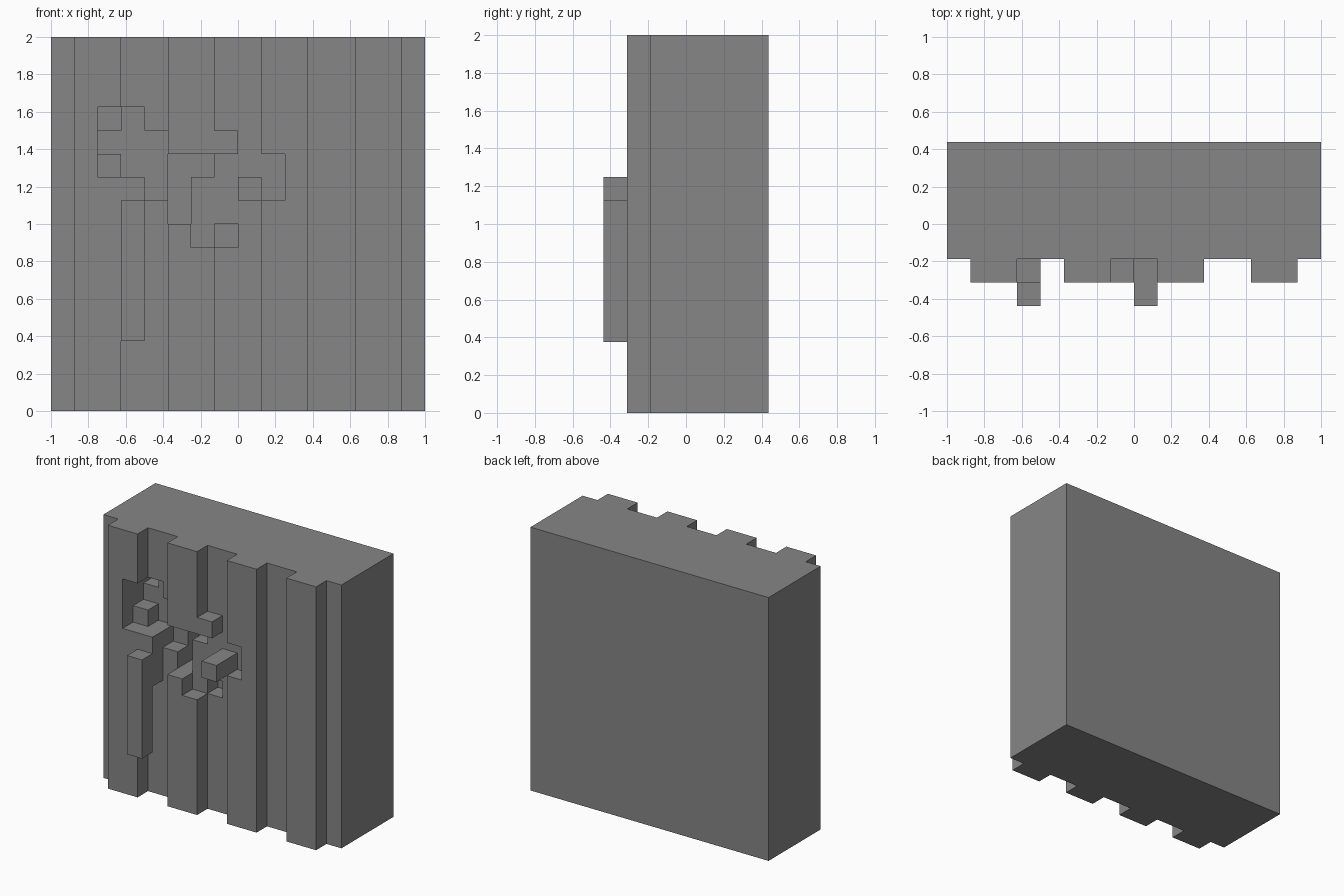
import bpy
import bmesh
from itertools import product
from mathutils import Vector

if "Cube" in bpy.data.objects:
    bpy.data.objects.remove(bpy.data.objects["Cube"], do_unlink=True)

CELL = 0.125
ORIGIN = Vector((-1, -0.1875, 0))  # left bottom corner of the slab's front face

grey = bpy.data.materials.new("stone_grey")
grey.use_nodes = True
colour = (0.24, 0.24, 0.24, 1)
grey.diffuse_color = colour
grey.node_tree.nodes["Principled BSDF"].inputs["Base Color"].default_value = colour


def cells(x, y, z):
    """All grid cells in three half-open ranges."""
    return set(product(range(*x), range(*y), range(*z)))


def build(name, part, solid):
    """Skin the cells of a part, leaving out faces buried in the solid."""
    bm = bmesh.new()
    for cell in part:
        centre = Vector(cell) + Vector((0.5, 0.5, 0.5))
        for axis in range(3):
            for sign in (-1, 1):
                n = Vector((0, 0, 0))
                n[axis] = sign
                if tuple(int(c + d) for c, d in zip(cell, n)) in solid:
                    continue
                u = Vector((0, 0, 0))
                u[(axis + 1) % 3] = 1
                v = n.cross(u)
                corners = ((-1, -1), (1, -1), (1, 1), (-1, 1))
                bm.faces.new([bm.verts.new(ORIGIN + CELL * (centre + (n + a * u + b * v) / 2))
                              for a, b in corners])
    bmesh.ops.remove_doubles(bm, verts=bm.verts, dist=CELL / 100)
    mesh = bpy.data.meshes.new(name)
    bm.to_mesh(mesh)
    bm.free()
    mesh.materials.append(grey)
    bpy.context.collection.objects.link(bpy.data.objects.new(name, mesh))


# Thick wall and four upright ribs
slab = cells((0, 16), (0, 5), (0, 16))
ribs = set()
for start in range(1, 16, 4):
    ribs |= cells((start, start + 2), (-1, 0), (0, 16))

# Chips broken out of the ribs
ribs -= cells((2, 3), (-1, 0), (10, 13))
ribs -= cells((5, 6), (-1, 0), (8, 11))
ribs -= cells((6, 7), (-1, 0), (7, 11))
ribs -= cells((9, 10), (-1, 0), (9, 11))

# Left crater in the wall
slab -= cells((2, 3), (0, 1), (11, 12))
slab -= cells((2, 3), (0, 2), (12, 13))
slab -= cells((3, 4), (0, 1), (10, 13))
slab -= cells((4, 5), (0, 1), (9, 12))

# Middle crater and small pit
slab -= cells((5, 6), (0, 2), (8, 11))
slab -= cells((6, 7), (0, 2), (10, 11))
slab -= cells((7, 8), (0, 1), (7, 8))

# Blocks standing out from the wall
left_block = cells((3, 4), (-1, 0), (7, 10)) | cells((3, 4), (-2, -1), (3, 9))
middle_block = cells((7, 8), (-1, 0), (11, 12))
peg = cells((8, 9), (-2, 0), (9, 10))

parts = {"wall_slab": slab, "wall_ribs": ribs, "left_block": left_block,
         "middle_block": middle_block, "peg": peg}
solid = set().union(*parts.values())
for name, part in parts.items():
    build(name, part, solid)
